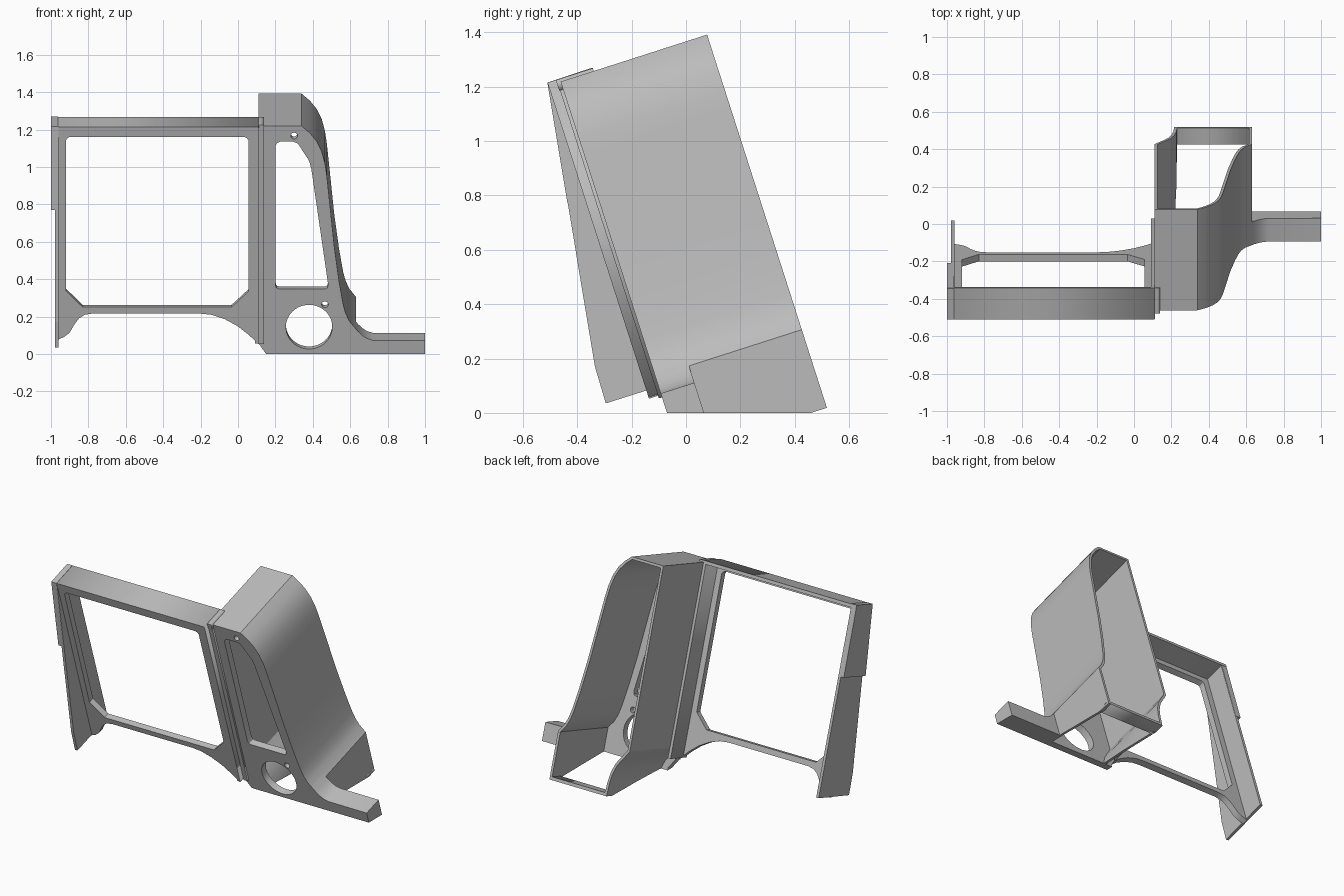
import bpy, bmesh, math
from mathutils import Matrix, Vector

cube = bpy.data.objects.get("Cube")
if cube:
    bpy.data.objects.remove(cube, do_unlink=True)

grey = bpy.data.materials.new("plain grey")
grey.use_nodes = True
COLOUR = (0.5, 0.5, 0.5, 1)
grey.diffuse_color = COLOUR
grey.node_tree.nodes["Principled BSDF"].inputs["Base Color"].default_value = COLOUR

# The panel leans back: local x, y up the slope, z towards the front
TILT = math.radians(17.8)
LEAN = Matrix.Translation((0, -0.07, 0)) @ Matrix.Rotation(math.pi / 2 + TILT, 4, 'X')


def finish(name, bm, smooth=False):
    bmesh.ops.recalc_face_normals(bm, faces=bm.faces[:])
    me = bpy.data.meshes.new(name)
    bm.to_mesh(me)
    bm.free()
    me.materials.append(grey)
    ob = bpy.data.objects.new(name, me)
    bpy.context.collection.objects.link(ob)
    if smooth:
        bpy.ops.object.select_all(action='DESELECT')
        ob.select_set(True)
        bpy.context.view_layer.objects.active = ob
        bpy.ops.object.shade_smooth_by_angle(angle=math.radians(30))
    return ob


def sheet(name, loops, front, back, smooth=False):
    """Extrude an outline with holes between two depths, lean it, trim at the floor."""
    cu = bpy.data.curves.new(name, 'CURVE')
    cu.dimensions, cu.fill_mode = '2D', 'BOTH'
    cu.extrude = (back - front) / 2
    for loop in loops:
        sp = cu.splines.new('POLY')
        sp.points.add(len(loop) - 1)
        for p, (x, v) in zip(sp.points, loop):
            p.co = (x, v, 0, 1)
        sp.use_cyclic_u = True
    tmp = bpy.data.objects.new(name + "_outline", cu)
    bpy.context.collection.objects.link(tmp)
    me = tmp.to_mesh()
    bm = bmesh.new()
    bm.from_mesh(me)
    tmp.to_mesh_clear()
    bpy.data.objects.remove(tmp)
    bpy.data.curves.remove(cu)
    bmesh.ops.remove_doubles(bm, verts=bm.verts[:], dist=1e-5)
    bm.transform(LEAN @ Matrix.Translation((0, 0, -(front + back) / 2)))
    cut = bmesh.ops.bisect_plane(bm, geom=bm.verts[:] + bm.edges[:] + bm.faces[:],
                                 plane_co=(0, 0, 0), plane_no=(0, 0, -1), clear_outer=True)
    edges = [e for e in cut["geom_cut"] if isinstance(e, bmesh.types.BMEdge)]
    if edges:
        bmesh.ops.holes_fill(bm, edges=edges)
    bmesh.ops.dissolve_limit(bm, angle_limit=0.01, verts=bm.verts[:], edges=bm.edges[:])
    return finish(name, bm, smooth)


def block(name, x0, x1, v0, v1, front, back):
    return sheet(name, [[(x0, v0), (x1, v0), (x1, v1), (x0, v1)]], front, back)


def side_plate(name, x0, x1, outline):
    """Extrude a side outline, given as y and z, across x."""
    bm = bmesh.new()
    face = bm.faces.new([bm.verts.new((x0, y, z)) for y, z in outline])
    new = bmesh.ops.extrude_face_region(bm, geom=[face])["geom"]
    bmesh.ops.translate(bm, vec=(x1 - x0, 0, 0),
                        verts=[g for g in new if isinstance(g, bmesh.types.BMVert)])
    return finish(name, bm)


def circle(x, v, r, n=32):
    return [(x + r * math.cos(2 * math.pi * i / n), v + r * math.sin(2 * math.pi * i / n))
            for i in range(n)]


def inset_line(pts, d):
    """Offset an open path to its right by d."""
    out = []
    for i, p in enumerate(pts):
        a = Vector(pts[max(i - 1, 0)])
        b = Vector(pts[min(i + 1, len(pts) - 1)])
        p = Vector(p)
        dirs = [q.normalized() for q in (p - a, b - p) if q.length > 0]
        normals = [Vector((q.y, -q.x)) for q in dirs]
        m = sum(normals, Vector((0, 0))).normalized()
        out.append(tuple(p + m * d / max(m.dot(normals[0]), 0.3)))
    return out


# Housing: one wall path bent round the top, open at the back and bottom
crest = [(0.34, 1.28), (0.385, 1.24), (0.42, 1.195), (0.447, 1.14), (0.465, 1.07),
         (0.475, 1.0), (0.515, 0.6), (0.54, 0.41), (0.562, 0.28), (0.575, 0.23),
         (0.595, 0.185), (0.63, 0.14)]
flare = [(0.215, -0.162), (0.21, -0.08), (0.2, -0.02), (0.18, 0.035), (0.15, 0.08),
         (0.125, 0.115), (0.11, 0.14)]
wall = flare + [(0.11, 1.28)] + crest + [(0.63, -0.162)]
sheet("housing_shell", [wall + inset_line(wall, 0.016)[::-1]], 0.0, 0.566, True)
block("housing_rear_bar", 0.215, 0.63, -0.162, -0.142, 0.475, 0.566)

# Housing face with a window, a round opening and two screw holes
face = [(0.15, -0.03), (0.15, 0.0), (0.11, 0.06), (0.11, 1.28)] + crest + [(0.63, -0.03)]
slot = [(0.2, 0.385), (0.2, 1.165), (0.207, 1.182), (0.225, 1.192), (0.295, 1.192),
        (0.32, 1.182), (0.38, 1.085), (0.392, 1.04), (0.482, 0.39), (0.478, 0.372),
        (0.465, 0.364), (0.22, 0.364), (0.206, 0.37)]
sheet("housing_face", [face, slot, circle(0.38, 0.152, 0.124, 48),
                       circle(0.3, 1.225, 0.018, 16), circle(0.465, 0.278, 0.018, 16)],
      0.0, 0.045, True)

# Arm with a curved root
sheet("side_arm", [[(0.615, 0.16), (0.64, 0.128), (0.665, 0.103), (0.69, 0.087), (0.72, 0.077),
                    (1, 0.075), (1, -0.06), (0.615, -0.06)]], 0.0, 0.13, True)

# Screen frame with swept lower corners
frame = [(-0.965, 1.285), (-0.965, 0.095), (-0.93, 0.11), (-0.9, 0.135), (-0.875, 0.18),
         (-0.85, 0.215), (-0.82, 0.235), (-0.78, 0.242), (-0.2, 0.242), (-0.14, 0.235),
         (-0.07, 0.21), (0.0, 0.17), (0.06, 0.12), (0.11, 0.07), (0.11, 1.285)]
opening = [(-0.92, 0.37), (-0.92, 1.215), (-0.912, 1.228), (-0.898, 1.234), (0.033, 1.234),
           (0.047, 1.228), (0.055, 1.215), (0.055, 0.365), (-0.035, 0.278), (-0.83, 0.278)]
sheet("screen_frame", [frame, opening], -0.047, -0.008, True)

# Rim behind the frame
block("frame_top_rim", -1.0, 0.11, 1.27, 1.291, -0.047, 0.128)
block("frame_top_tab", 0.11, 0.14, 1.25, 1.291, -0.015, 0.128)
block("frame_inner_rim", 0.092, 0.112, 0.075, 1.285, -0.047, 0.128)
block("joint_strip", 0.11, 0.14, 0.06, 1.255, -0.012, 0.002)

# Outer side rim, wider at the top and flaring forward at the bottom
side_plate("outer_rim_lower", -0.978, -0.96,
           [(-0.508, 1.21), (-0.335, 0.17), (-0.295, 0.035), (0.02, 0.135), (-0.347, 1.265)])
side_plate("outer_rim_upper", -1.0, -0.962,
           [(-0.51, 1.215), (-0.436, 0.77), (-0.209, 0.845), (-0.345, 1.27)])
